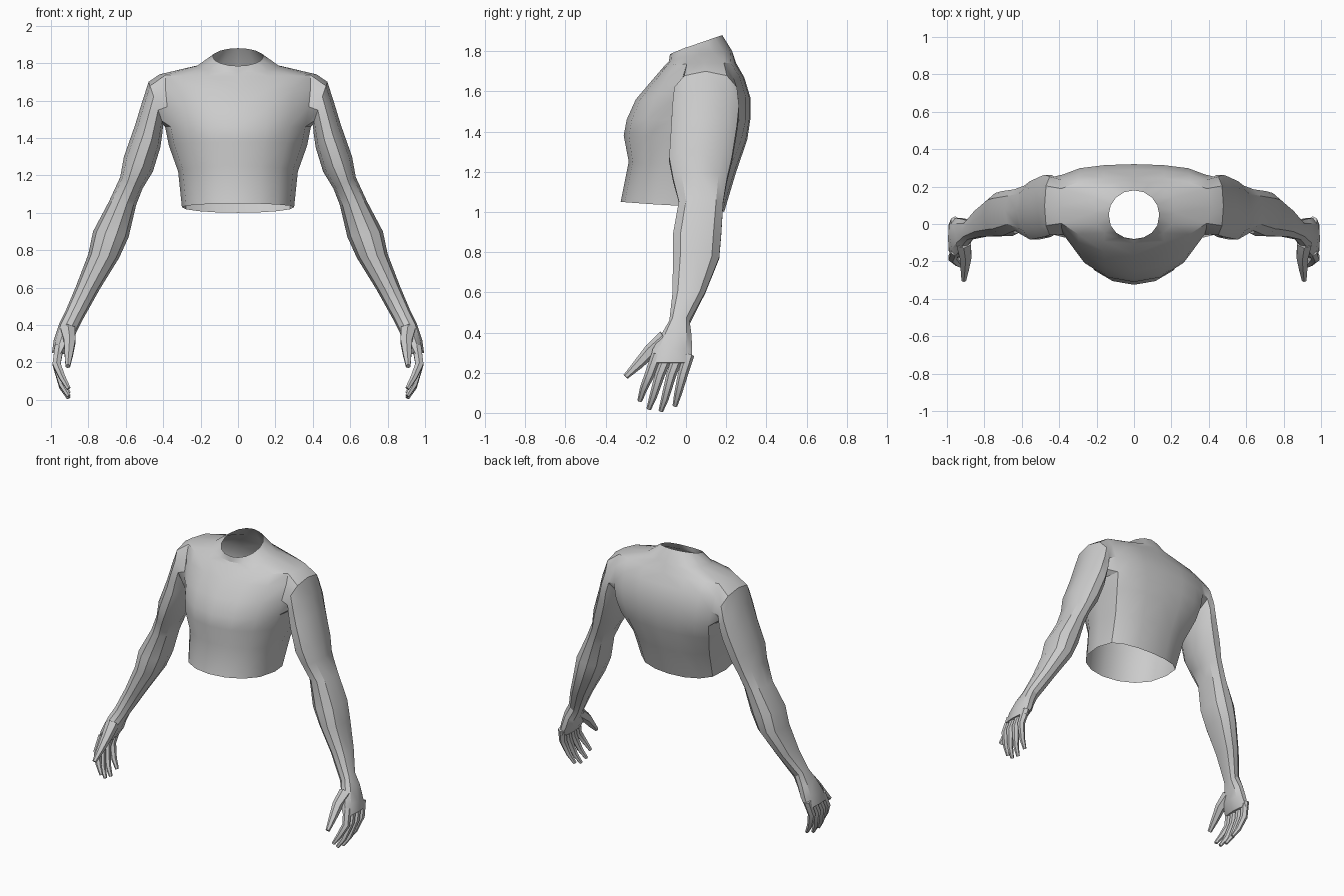
import bpy, bmesh
from math import sin, cos, pi, radians, copysign
from mathutils import Vector

if "Cube" in bpy.data.objects:
    bpy.data.objects.remove(bpy.data.objects["Cube"])

grey = bpy.data.materials.new("plain_grey")
grey.use_nodes = True
grey.diffuse_color = (0.6, 0.6, 0.6, 1)
grey.node_tree.nodes["Principled BSDF"].inputs["Base Color"].default_value = (0.6, 0.6, 0.6, 1)


def finish(bm, name, angle):
    """Turn a left-half bmesh into a mirrored, shaded object."""
    bmesh.ops.recalc_face_normals(bm, faces=bm.faces)
    mesh = bpy.data.meshes.new(name)
    bm.to_mesh(mesh)
    bm.free()
    mesh.materials.append(grey)
    obj = bpy.data.objects.new(name, mesh)
    bpy.context.collection.objects.link(obj)
    bpy.ops.object.select_all(action='DESELECT')
    obj.select_set(True)
    bpy.context.view_layer.objects.active = obj
    bpy.ops.object.shade_smooth_by_angle(angle=radians(angle))
    mirror = obj.modifiers.new("mirror", 'MIRROR')
    mirror.use_clip = True
    mirror.merge_threshold = 0.002


def bridge(bm, a, b):
    """Join two closed loops with the same number of vertices."""
    n = len(a)
    for i in range(n):
        j = (i + 1) % n
        bm.faces.new((a[i], a[j], b[j], b[i]))


def torso_row(bm, zf, zs, zb, w, yf, ys, yb, flat):
    """Half ring from the breastbone round the side to the spine."""
    row = []
    for t in range(9):
        a = pi * t / 8
        c = cos(a)
        front = c > 0
        k = abs(c) ** (0.85 if front else flat)
        y = ys + ((yf if front else yb) - ys) * k
        z = zs + ((zf if front else zb) - zs) * abs(c)
        x = 0 if t in (0, 8) else w * sin(a)
        row.append(bm.verts.new((x, y, z)))
    return row


def arm_ring(bm, xi, zi, xo, zo, yf, yb, n=10):
    """Ring spanning an inner and an outer point, running front first."""
    mid, half = (yf + yb) / 2, (yb - yf) / 2
    ring = []
    for k in range(n):
        a = 2 * pi * k / n
        s = (1 - cos(a)) / 2
        y = mid - half * copysign(abs(sin(a)) ** 0.8, sin(a))
        ring.append(bm.verts.new((xi + (xo - xi) * s, y, zi + (zo - zi) * s)))
    return ring


# Torso rows: front z, side z, back z, half width, front y, side y, back y, back flatness
TORSO = [
    (1.05, 1.03, 1.00, .30, -.325, -.02, .19, .6),
    (1.25, 1.22, 1.20, .32, -.285, .02, .25, .5),
    (1.38, 1.36, 1.36, .37, -.31, .08, .305, .4),
    (1.46, 1.46, 1.46, .39, -.295, .10, .32, .3),
    (1.56, 1.57, 1.57, .41, -.25, .10, .32, .3),
    (1.66, 1.67, 1.67, .42, -.165, .10, .29, .35),
    (1.73, 1.74, 1.74, .42, -.105, .09, .25, .5),
    (1.75, 1.785, 1.80, .22, -.085, .06, .23, .8),
    (1.785, 1.835, 1.88, .135, -.08, .05, .18, 1),
]
# Arm rings: inner x and z, outer x and z, front y, back y
ARM = [
    (.40, 1.47, .478, 1.70, -.065, .26),
    (.405, 1.42, .515, 1.585, -.075, .27),
    (.415, 1.35, .55, 1.47, -.08, .26),
    (.455, 1.22, .61, 1.30, -.09, .235),
    (.51, 1.13, .63, 1.19, -.07, .21),
    (.545, 1.04, .69, 1.06, -.04, .19),
    (.585, .87, .775, .90, -.07, .18),
    (.635, .76, .80, .78, -.07, .17),
    (.74, .59, .865, .61, -.07, .10),
    (.835, .42, .92, .48, -.085, .02),
    (.865, .36, .955, .41, -.125, .03),
    (.88, .31, .985, .32, -.17, .035),
    (.925, .245, .995, .25, -.185, .03),
]
PIT, TOP = 3, 6

# Torso shell with an armhole left open at the side
bm = bmesh.new()
rows = [torso_row(bm, *r) for r in TORSO]
for r in range(len(rows) - 1):
    for c in range(8):
        if PIT <= r < TOP and c in (3, 4):
            continue
        bm.faces.new((rows[r][c], rows[r][c + 1], rows[r + 1][c + 1], rows[r + 1][c]))
span = range(PIT, TOP + 1)
loop = [rows[PIT][4]] + [rows[r][3] for r in span] + [rows[TOP][4]]
loop += [rows[r][5] for r in reversed(span)]
bmesh.ops.delete(bm, geom=[v for r in rows[PIT + 1:TOP] for v in r[4:5]], context='VERTS')

# Arm and palm grown from the armhole
for spec in ARM:
    ring = arm_ring(bm, *spec)
    bridge(bm, loop, ring)
    loop = ring
bm.faces.new(loop)
finish(bm, "torso_and_arms", 32)


def digit(name, points, radii, sides=6):
    """Tapered, jointed finger along a path."""
    bm = bmesh.new()
    pts = [Vector(p) for p in points]
    last = None
    for i, p in enumerate(pts):
        d = (pts[min(i + 1, len(pts) - 1)] - pts[max(i - 1, 0)]).normalized()
        u = d.cross(Vector((1, 0, 0))).normalized()
        v = d.cross(u)
        ring = []
        for k in range(sides):
            a = 2 * pi * k / sides
            ring.append(bm.verts.new(p + radii[i] * (u * cos(a) + v * sin(a))))
        if last:
            bridge(bm, last, ring)
        else:
            bm.faces.new(ring)
        last = ring
    bm.faces.new(last)
    finish(bm, name, 40)


# Fingers: base y, tip y, tip z
FINGERS = {
    "index_finger": (-.155, -.23, .06),
    "middle_finger": (-.10, -.185, .02),
    "ring_finger": (-.045, -.125, .01),
    "little_finger": (.005, -.055, .035),
}
for name, (yb, yt, zt) in FINGERS.items():
    path = [(.955, yb + .01, .29), (.97, yb + (yt - yb) * .35, .19),
            (.94, yb + (yt - yb) * .75, zt + .06), (.905, yt, zt)]
    digit(name, path, (.027, .025, .019, .012))

# Thumb
digit("thumb", [(.91, -.10, .37), (.90, -.175, .31), (.905, -.24, .24), (.91, -.30, .18)],
      (.045, .035, .025, .014))
